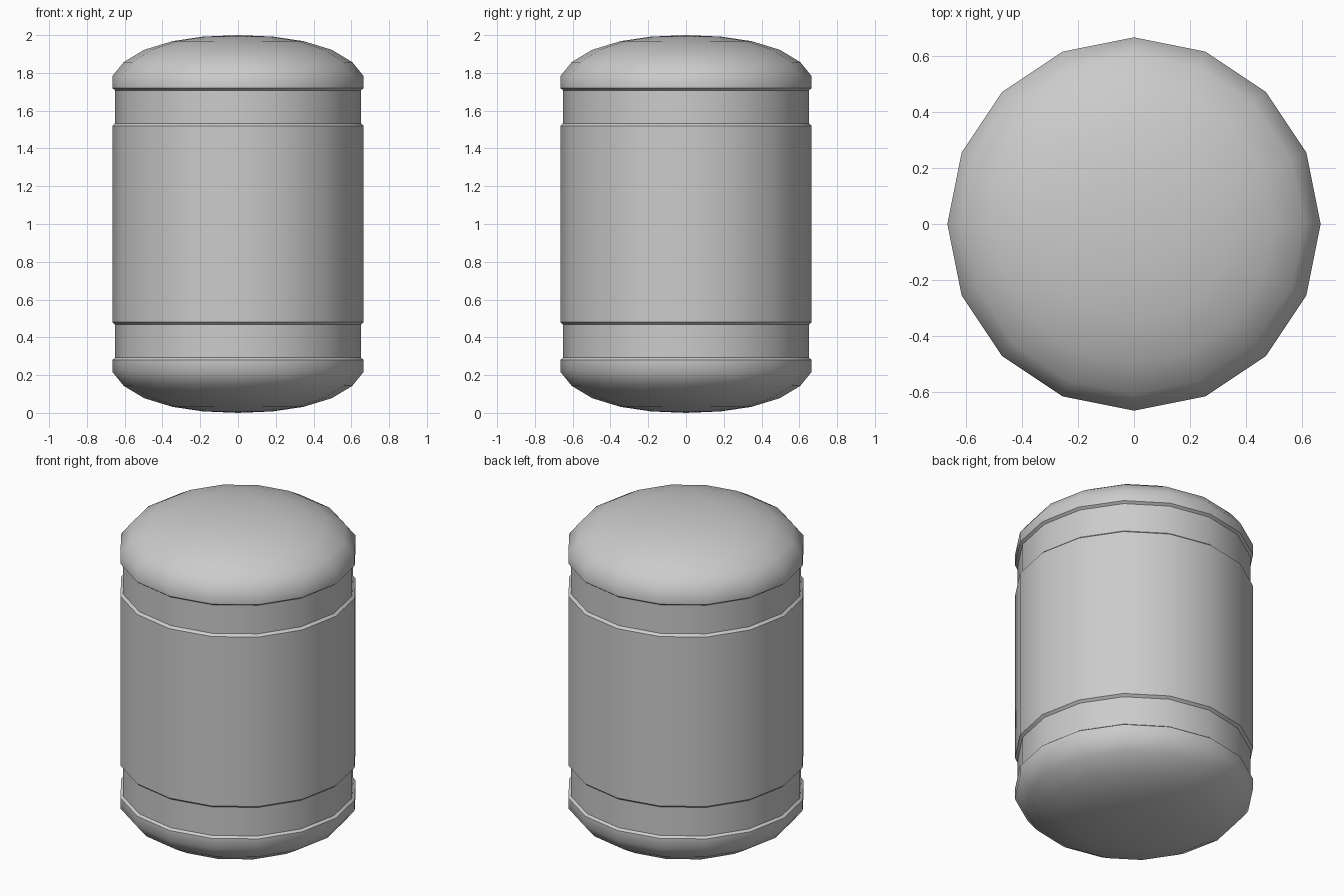
import bpy, bmesh, math

cube = bpy.data.objects.get("Cube")
if cube:
    bpy.data.objects.remove(cube, do_unlink=True)

SIDES = 16

grey = bpy.data.materials.new("light grey")
grey.use_nodes = True
colour = (0.6, 0.6, 0.6, 1)
grey.diffuse_color = colour
grey.node_tree.nodes["Principled BSDF"].inputs["Base Color"].default_value = colour

# Upper half profile (radius, height): body wall, groove, rim, dome
upper = [(0.665, 1.52), (0.65, 1.533), (0.65, 1.708), (0.665, 1.719),
         (0.665, 1.783), (0.605, 1.857), (0.497, 1.922),
         (0.347, 1.968), (0.185, 1.992)]
profile = [(r, 2 - z) for r, z in reversed(upper)] + upper

# Revolve the mirrored profile into a closed barrel
bm = bmesh.new()
rings = []
for r, z in profile:
    rings.append([bm.verts.new((r * math.cos(i * math.tau / SIDES),
                                r * math.sin(i * math.tau / SIDES), z))
                  for i in range(SIDES)])
poles = [bm.verts.new((0, 0, z)) for z in (0, 2)]
for i in range(SIDES):
    j = (i + 1) % SIDES
    for low, high in zip(rings, rings[1:]):
        bm.faces.new((low[i], low[j], high[j], high[i]))
    bm.faces.new((rings[0][j], rings[0][i], poles[0]))
    bm.faces.new((rings[-1][i], rings[-1][j], poles[1]))
bmesh.ops.recalc_face_normals(bm, faces=bm.faces)

mesh = bpy.data.meshes.new("barrel")
bm.to_mesh(mesh)
bm.free()
mesh.materials.append(grey)
barrel = bpy.data.objects.new("barrel", mesh)
bpy.context.collection.objects.link(barrel)

# Smooth walls and domes, crisp groove edges
bpy.ops.object.select_all(action='DESELECT')
barrel.select_set(True)
bpy.context.view_layer.objects.active = barrel
bpy.ops.object.shade_smooth_by_angle(angle=math.radians(44))
